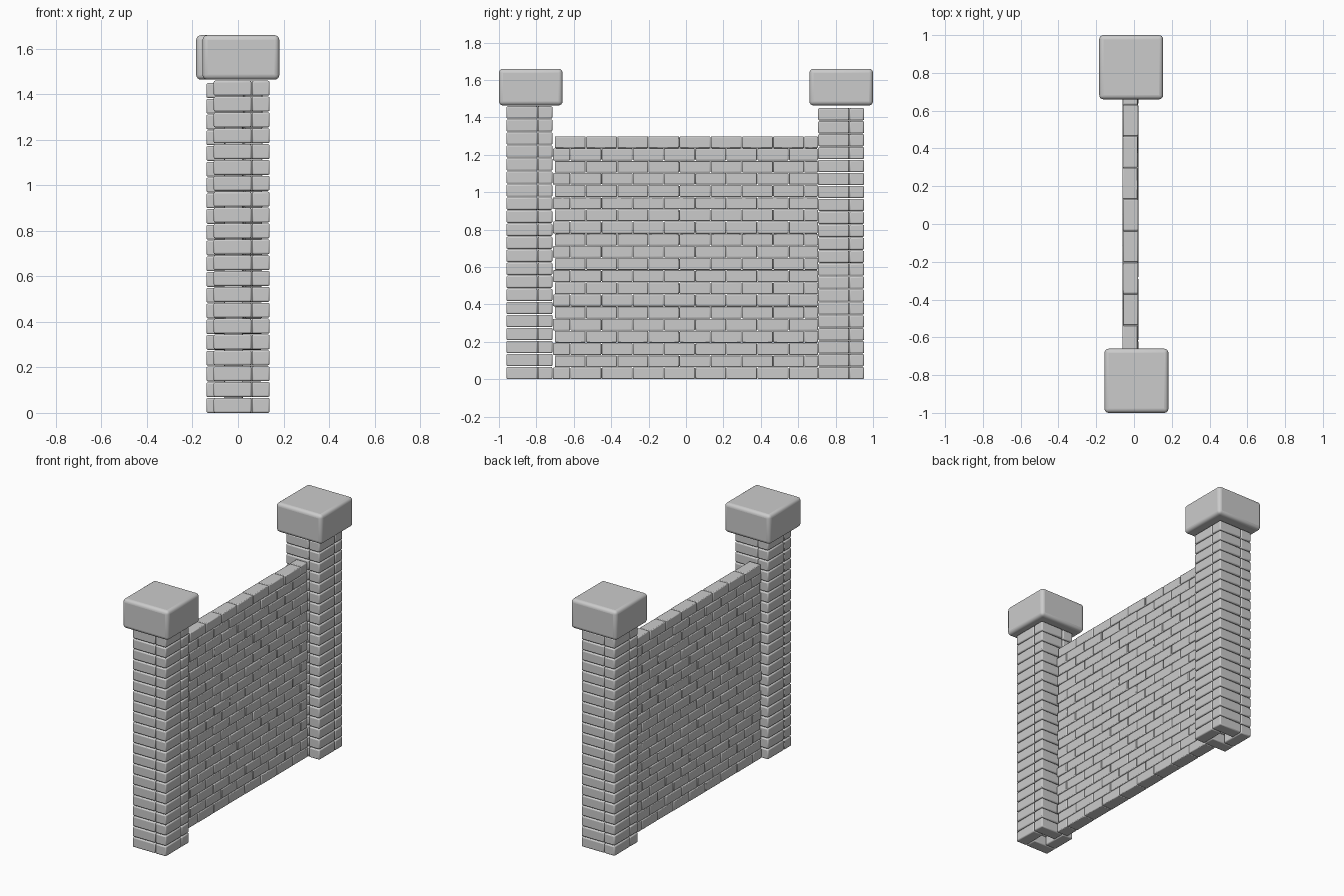
import bpy, bmesh, random
from mathutils import Matrix, Vector

if "Cube" in bpy.data.objects:
    bpy.data.objects.remove(bpy.data.objects["Cube"])

random.seed(4)


def make_boxes(name, boxes, bevel, segments):
    """One object from a list of (min corner, max corner) boxes with rounded edges."""
    bm = bmesh.new()
    for lo, hi in boxes:
        lo, hi = Vector(lo), Vector(hi)
        size = hi - lo
        m = Matrix.Translation((lo + hi) / 2) @ Matrix.Diagonal((*size, 1))
        bmesh.ops.create_cube(bm, size=1, matrix=m)
    mesh = bpy.data.meshes.new(name)
    bm.to_mesh(mesh)
    bm.free()
    ob = bpy.data.objects.new(name, mesh)
    bpy.context.collection.objects.link(ob)
    mod = ob.modifiers.new("rounded_edges", 'BEVEL')
    mod.width = bevel
    mod.segments = segments
    mod.use_clamp_overlap = False
    bpy.ops.object.select_all(action='DESELECT')
    ob.select_set(True)
    bpy.context.view_layer.objects.active = ob
    bpy.ops.object.shade_smooth_by_angle()
    return ob


# Pillars: each course is a pinwheel of four bricks, the back one turned half round
L, W, S = 0.168, 0.08, 0.248
PINWHEEL = [(0, 0, L, W), (L, 0, S, L), (S - L, L, S, S), (0, S - L, W, S)]


def pillar(name, cx, cy, sign, pitch):
    boxes = []
    for row in range(21):
        z = row * pitch
        for x0, y0, x1, y1 in PINWHEEL:
            xs = sorted(cx + sign * (v - S / 2) for v in (x0, x1))
            ys = sorted(cy + sign * (v - S / 2) for v in (y0, y1))
            boxes.append(((xs[0] + .001, ys[0] + .001, z),
                          (xs[1] - .001, ys[1] - .001, z + pitch - 0.004)))
    make_boxes(name, boxes, 0.007, 2)


pillar("front_pillar", 0.016, -0.837, 1, 0.0697)
pillar("back_pillar", -0.016, 0.829, -1, 0.0692)

# Wall: running bond, clipped where it meets the pillars
Y0, Y1, ROWS, PITCH, LENGTH = -0.712, 0.706, 20, 0.065, 0.1667
bricks = []
for row in range(ROWS):
    start = -0.035 - 6 * LENGTH + (0 if row % 2 else LENGTH / 2)
    for k in range(13):
        a = max(Y0, start + k * LENGTH)
        b = min(Y1, start + (k + 1) * LENGTH)
        if b - a < 0.02:
            continue
        dx = random.uniform(-0.002, 0.002)
        bricks.append(((-0.06 + dx, a + 0.001, row * PITCH),
                       (0.021 + dx, b - 0.001, (row + 1) * PITCH - 0.002)))
make_boxes("brick_wall", bricks, 0.005, 2)

# Cap stones
make_boxes("front_cap", [((-0.156, -1.0, 1.464), (0.182, -0.66, 1.66))], 0.022, 4)
make_boxes("back_cap", [((-0.184, 0.66, 1.464), (0.154, 1.0, 1.66))], 0.022, 4)
